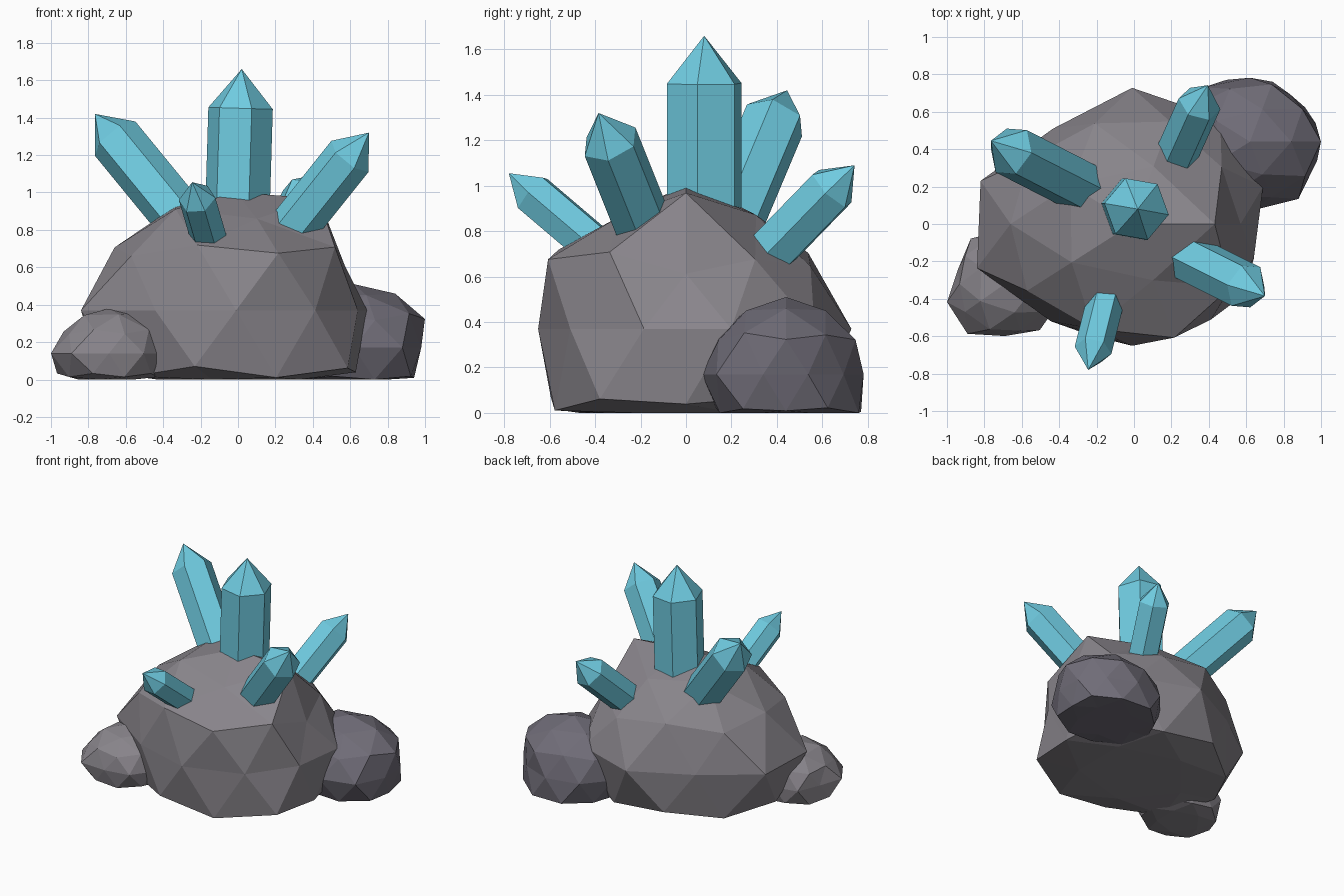
import bpy, bmesh, math
from mathutils import Vector

if "Cube" in bpy.data.objects:
    bpy.data.objects.remove(bpy.data.objects["Cube"])


def material(name, color):
    m = bpy.data.materials.new(name)
    m.diffuse_color = (*color, 1)
    m.use_nodes = True
    m.node_tree.nodes["Principled BSDF"].inputs["Base Color"].default_value = m.diffuse_color
    return m


def finish(name, bm, mat):
    bmesh.ops.recalc_face_normals(bm, faces=bm.faces)
    me = bpy.data.meshes.new(name)
    bm.to_mesh(me)
    bm.free()
    me.materials.append(mat)
    ob = bpy.data.objects.new(name, me)
    bpy.context.collection.objects.link(ob)
    return ob


def rock(name, centre, size, radii, mat):
    """Faceted icosphere; radii scale the vertices ring by ring from the top, flat base at z = 0."""
    bm = bmesh.new()
    bmesh.ops.create_icosphere(bm, subdivisions=2, radius=1)
    order = sorted(bm.verts, key=lambda v: (
        -round(v.co.z, 2), round(math.degrees(math.atan2(v.co.y, v.co.x))) % 360))
    for i, v in enumerate(order):
        r = radii[i] if i < len(radii) else 1.0
        p = Vector(centre) + Vector(c * s * r for c, s in zip(v.co, size))
        p.z = max(p.z, 0)
        v.co = p
    return finish(name, bm, mat)


def crystal(name, tip, direction, radius, tip_len, length, mat, roll=-10):
    """Hexagonal prism with a pointed end."""
    bm = bmesh.new()
    rot = Vector((0, 0, 1)).rotation_difference(Vector(direction))

    def place(x, y, z):
        return bm.verts.new(Vector(tip) + rot @ Vector((x, y, z)))

    angles = [math.radians(roll + 60 * k) for k in range(6)]
    base, shoulder = [[place(radius * math.cos(a), radius * math.sin(a), z) for a in angles]
                      for z in (-length, -tip_len)]
    point = place(0, 0, 0)
    bm.faces.new(base[::-1])
    for k in range(6):
        n = (k + 1) % 6
        bm.faces.new((base[k], base[n], shoulder[n], shoulder[k]))
        bm.faces.new((shoulder[k], shoulder[n], point))
    return finish(name, bm, mat)


stone = material("stone", (0.25, 0.235, 0.26))
dark_stone = material("dark_stone", (0.16, 0.15, 0.185))
cyan = material("crystal_cyan", (0.16, 0.6, 0.75))

# Large central boulder
rock("main_rock", (-0.01, 0, 0.37), (0.80, 0.70, 0.67), [
    0.94,
    1.05, 0.88, 0.97, 0.95, 0.86,
    0.87, 0.95, 0.955, 0.99, 0.96,
    0.81, 0.92, 0.95, 0.97, 1.02,
    0.92, 1.0, 1.04, 0.90, 1.065, 1.09, 0.92, 0.93, 0.90, 0.855,
    1.0, 1.0, 1.03, 1.0, 1.03,
    0.94, 1.0, 1.0, 1.0, 1.02], stone)

# Dark stone at the back right
rock("back_rock", (0.62, 0.44, 0.17), (0.42, 0.36, 0.34), [
    1.0,
    1.0, 0.97, 1.0, 1.0, 0.97,
    0.97, 0.97, 1.0, 1.0, 1.02,
    1.01, 1.0, 1.0, 1.0, 0.97,
    0.88, 0.87, 0.95, 1.0, 1.0, 1.0, 1.0, 1.03, 1.05, 0.90,
    0.97, 1.08, 1.0, 1.0, 1.0,
    0.90, 1.1, 1.0, 1.0, 1.0], dark_stone)

# Small stone at the front left
rock("front_rock", (-0.69, -0.32, 0.14), (0.31, 0.30, 0.24), [
    1.0,
    1.05, 1.0, 0.95, 1.0, 1.02,
    1.0, 1.0, 0.92, 1.0, 1.0,
    1.0, 1.0, 0.95, 0.95, 0.98,
    1.0, 1.0, 0.95, 1.0, 0.85, 1.05, 1.1, 0.93, 1.02, 1.0,
    1.0, 1.0, 1.0, 1.0, 1.0], stone)

# Crystals: name, tip, direction, radius, tip length, total length
for spec in (
    ("centre_crystal", (0.02, 0.08, 1.66), (0.03, 0, 1), 0.175, 0.21, 0.85),
    ("left_crystal", (-0.765, 0.445, 1.42), (-0.82, 0.42, 1), 0.142, 0.18, 0.90),
    ("right_crystal", (0.70, -0.385, 1.32), (0.80, -0.40, 1), 0.13, 0.17, 0.78),
    ("front_crystal", (-0.245, -0.78, 1.055), (-0.25, -1, 0.85), 0.10, 0.14, 0.62),
    ("back_crystal", (0.395, 0.742, 1.09), (0.45, 1, 1.03), 0.117, 0.15, 0.65),
):
    crystal(*spec, cyan)
